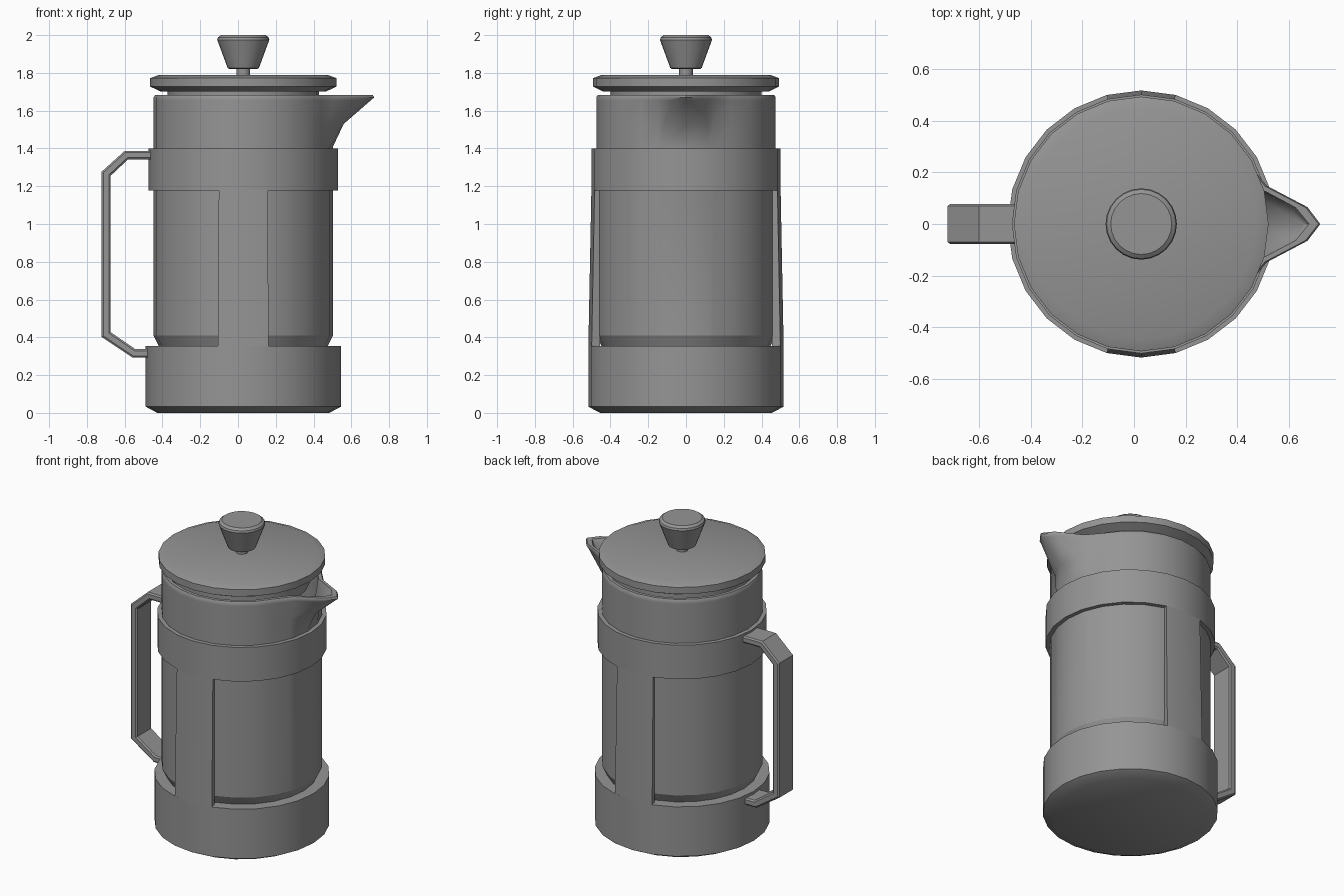
import bpy, bmesh, math

if "Cube" in bpy.data.objects:
    bpy.data.objects.remove(bpy.data.objects["Cube"])

CX = 0.028      # axis of the pot
N = 24          # sides of the round parts

grey = bpy.data.materials.new("dark_grey")
grey.diffuse_color = (0.3, 0.3, 0.3, 1)
grey.use_nodes = True
grey.node_tree.nodes["Principled BSDF"].inputs["Base Color"].default_value = grey.diffuse_color


def finish(name, bm, angle=32):
    bmesh.ops.remove_doubles(bm, verts=bm.verts, dist=1e-5)
    bmesh.ops.recalc_face_normals(bm, faces=bm.faces)
    me = bpy.data.meshes.new(name)
    bm.to_mesh(me)
    bm.free()
    me.materials.append(grey)
    ob = bpy.data.objects.new(name, me)
    bpy.context.collection.objects.link(ob)
    bpy.ops.object.select_all(action='DESELECT')
    bpy.context.view_layer.objects.active = ob
    ob.select_set(True)
    bpy.ops.object.shade_smooth_by_angle(angle=math.radians(angle))
    return ob


def loft(name, rings, closed=False, angle=32):
    """Skin a stack of equal-length rings; cap the ends or join them."""
    bm = bmesh.new()
    vs = [[bm.verts.new(p) for p in ring] for ring in rings]
    n = len(vs[0])
    pairs = list(zip(vs, vs[1:])) + ([(vs[-1], vs[0])] if closed else [])
    for a, b in pairs:
        for i in range(n):
            j = (i + 1) % n
            bm.faces.new((a[i], a[j], b[j], b[i]))
    if not closed:
        bm.faces.new(vs[0][::-1])
        bm.faces.new(vs[-1])
    return finish(name, bm, angle)


def polar(r, deg, z):
    a = math.radians(deg)
    return (CX + r * math.cos(a), r * math.sin(a), z)


def lathe(name, profile, closed=False, angle=32):
    return loft(name, [[polar(r, i * 360 / N, z) for i in range(N)] for r, z in profile],
                closed, angle)


# Glass beaker: round rings whose +x side is pulled out into a pouring lip
# angle: (x shift, y shift, how late the shift starts going up)
LIP = {0: (0.218, 0.0, 1), 15: (0.185, -0.058, 1.5), 18: (0.037, 0.002, 1.5)}


def glass_ring(r, z, t):
    angles = sorted([i * 15 for i in range(-11, 13)] + [-18, 18])
    ring = []
    for a in angles:
        # the extra lip corner lies on the flat side while t is zero
        rr = r * math.cos(math.radians(7.5)) / math.cos(math.radians(4.5)) if abs(a) == 18 else r
        x, y, _ = polar(rr, a, z)
        dx, dy, power = LIP.get(abs(a), (0, 0, 1))
        k = t ** power
        ring.append((x + dx * k, y + math.copysign(1, a) * dy * k, z))
    return ring


glass = loft("glass_beaker", [glass_ring(*s) for s in (
    (0.445, 0.35, 0), (0.475, 0.41, 0), (0.475, 1.41, 0), (0.475, 1.53, 0.26),
    (0.475, 1.655, 0.92), (0.475, 1.67, 1), (0.468, 1.682, 1), (0.447, 1.682, 0.93),
    (0.445, 1.655, 0.83), (0.445, 1.53, 0.2), (0.445, 1.41, 0), (0.445, 0.43, 0))], angle=50)
# Crisp edge above the bottom chamfer
for e in glass.data.edges:
    if all(abs(glass.data.vertices[v].co.z - 0.41) < 1e-3 for v in e.vertices):
        e.use_edge_sharp = True

# Base cup and upper collar of the holder
lathe("base", [(0.455, 0), (0.517, 0.033), (0.517, 0.355)])
lathe("collar", [(0.501, 1.178), (0.501, 1.4), (0.47, 1.4), (0.47, 1.178)], closed=True)

# Front and back straps joining base and collar
for name, mid in (("front_strap", -90), ("back_strap", 90)):
    arc = (mid - 15, mid, mid + 15)
    loft(name, [[polar(r, a, z) for a in arc] + [polar(0.472, a, z) for a in arc[::-1]]
                for r, z in ((0.517, 0.354), (0.501, 1.179))])

# Lid with its plug, plunger rod and knob
lathe("lid", [(0.44, 1.702), (0.493, 1.728), (0.493, 1.772), (0.445, 1.79)], angle=25)
lathe("lid_plug", [(0.4, 1.6), (0.4, 1.71)])
lathe("plunger_rod", [(0.036, 1.78), (0.036, 1.83)])
lathe("knob", [(0.072, 1.82), (0.083, 1.826), (0.138, 1.975), (0.134, 1.988), (0.118, 2.0)])

# Handle: angular bar with chamfered edges
outer = [(-0.455, 1.387), (-0.6, 1.387), (-0.722, 1.277), (-0.722, 0.402),
         (-0.557, 0.292), (-0.455, 0.292)]
inner = [(-0.455, 1.342), (-0.582, 1.342), (-0.674, 1.256), (-0.674, 0.427),
         (-0.543, 0.337), (-0.455, 0.337)]
sections = []
for (ox, oz), (ix, iz) in zip(outer, inner):
    sec = []
    for f, y in ((0, 0.069), (0.2, 0.077), (0.8, 0.077), (1, 0.069),
                 (1, -0.069), (0.8, -0.077), (0.2, -0.077), (0, -0.069)):
        sec.append((ox + (ix - ox) * f, y, oz + (iz - oz) * f))
    sections.append(sec)
loft("handle", sections, angle=20)
